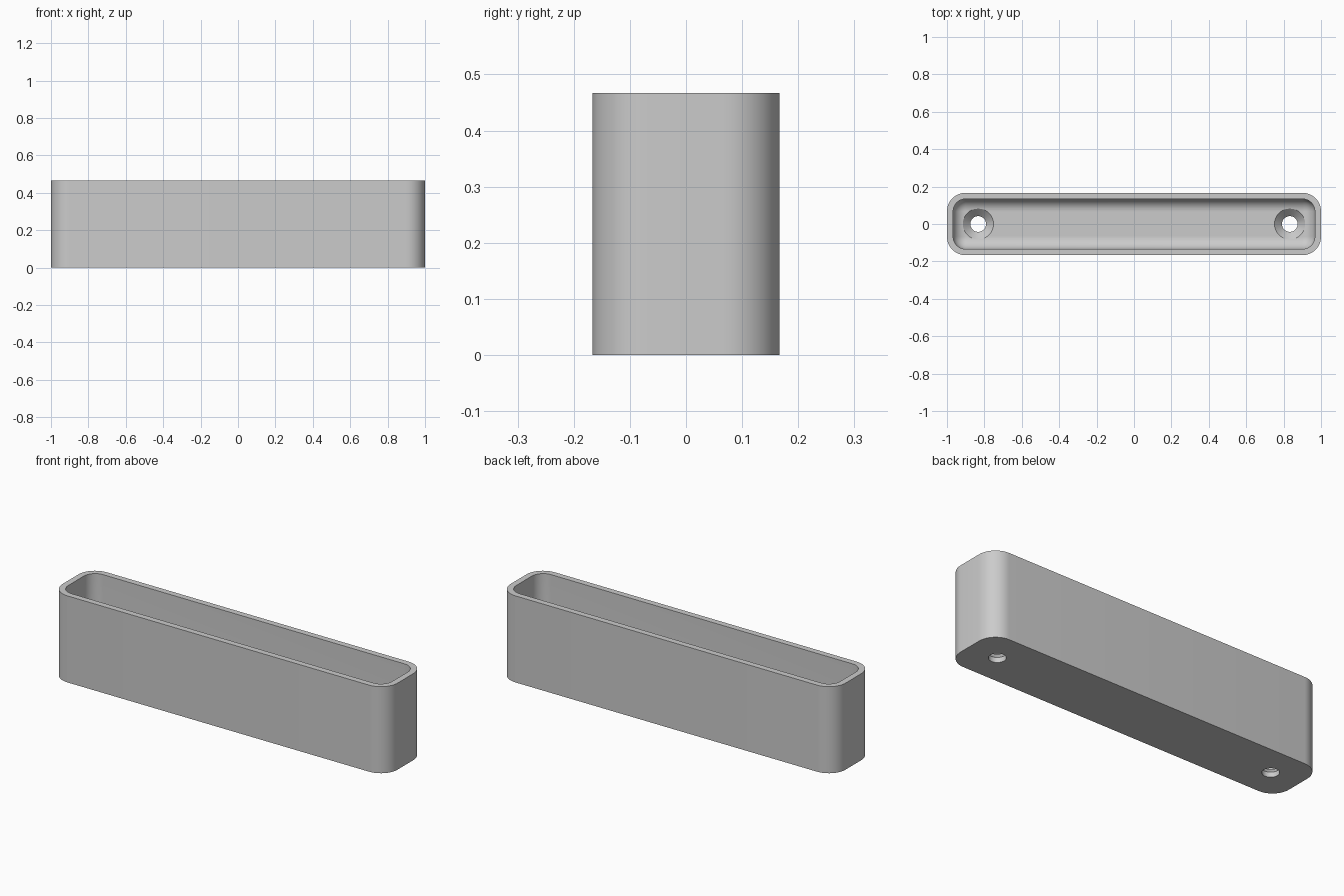
import bpy, bmesh
from math import sin, cos, pi

if "Cube" in bpy.data.objects:
    bpy.data.objects.remove(bpy.data.objects["Cube"])

LENGTH, WIDTH, HEIGHT = 2.0, 0.334, 0.467
WALL, FLOOR = 0.033, 0.067
CORNER, FILLET = 0.1, 0.067
HOLE_X, HOLE_R, SINK_R = 0.833, 0.042, 0.082
STEPS = 12

grey = bpy.data.materials.new("plain grey")
grey.use_nodes = True
colour = (0.6, 0.6, 0.6, 1)
grey.diffuse_color = colour
grey.node_tree.nodes["Principled BSDF"].inputs["Base Color"].default_value = colour


def finish(bm, name):
    bmesh.ops.remove_doubles(bm, verts=bm.verts, dist=1e-5)
    bmesh.ops.recalc_face_normals(bm, faces=bm.faces)
    mesh = bpy.data.meshes.new(name)
    bm.to_mesh(mesh)
    bm.free()
    mesh.materials.append(grey)
    obj = bpy.data.objects.new(name, mesh)
    bpy.context.collection.objects.link(obj)
    return obj


def loft(bm, rings):
    for a, b in zip(rings, rings[1:]):
        for i in range(len(a)):
            j = (i + 1) % len(a)
            bm.faces.new((a[i], a[j], b[j], b[i]))
    bm.faces.new(rings[0])
    bm.faces.new(rings[-1])


def rounded_ring(bm, inset, z):
    """Rounded rectangle, inset from the outer wall."""
    r = max(CORNER - inset, 0)
    cx, cy = LENGTH / 2 - inset - r, WIDTH / 2 - inset - r
    ring = []
    for quarter, (sx, sy) in enumerate(((1, 1), (-1, 1), (-1, -1), (1, -1))):
        for i in range(STEPS + 1):
            a = (quarter + i / STEPS) * pi / 2
            ring.append(bm.verts.new((sx * cx + r * cos(a), sy * cy + r * sin(a), z)))
    return ring


# Tray: outer wall, rim, inner wall, then the fillet down to the floor
bm = bmesh.new()
section = [(0, 0), (0, HEIGHT), (WALL, HEIGHT)]
for i in range(STEPS + 1):
    a = i / STEPS * pi / 2
    section.append((WALL + FILLET * (1 - cos(a)), FLOOR + FILLET * (1 - sin(a))))
loft(bm, [rounded_ring(bm, inset, z) for inset, z in section])
tray = finish(bm, "tray")

# Countersunk screw holes
bm = bmesh.new()
sink_z = FLOOR - (SINK_R - HOLE_R)
for x in (-HOLE_X, HOLE_X):
    profile = [(HOLE_R, -0.1), (HOLE_R, sink_z), (SINK_R, FLOOR), (SINK_R, 0.2)]
    loft(bm, [[bm.verts.new((x + r * cos(k * pi / 24), r * sin(k * pi / 24), z))
               for k in range(48)] for r, z in profile])
cutter = finish(bm, "screw_hole_cutter")
cutter.hide_render = True

cut = tray.modifiers.new("screw holes", "BOOLEAN")
cut.object = cutter
cut.operation = "DIFFERENCE"
cut.solver = "EXACT"

bpy.ops.object.select_all(action="DESELECT")
tray.select_set(True)
bpy.context.view_layer.objects.active = tray
bpy.ops.object.modifier_apply(modifier=cut.name)
bpy.data.objects.remove(cutter)
bpy.ops.object.shade_smooth_by_angle(angle=pi / 6)
